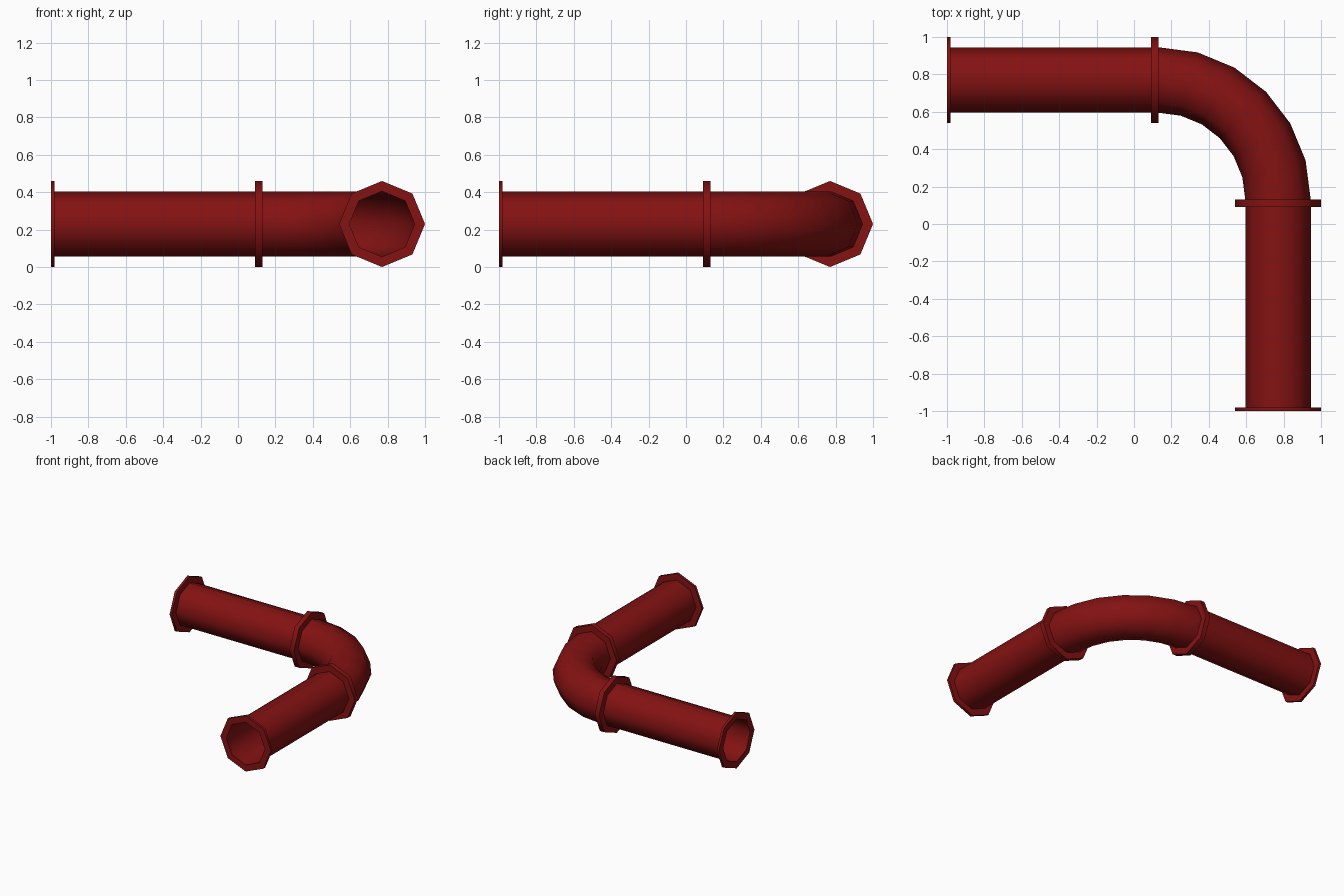
import bpy, bmesh, math
from mathutils import Vector

if "Cube" in bpy.data.objects:
    bpy.data.objects.remove(bpy.data.objects["Cube"])

SIDES = 8
PIPE_R, FLANGE_R = 0.175, 0.23
AXIS, BEND = 0.77, 0.13          # pipe centre line offset, start of the bend
Z = FLANGE_R
UP = Vector((0, 0, 1))

red = bpy.data.materials.new("dark red paint")
red.diffuse_color = (0.23, 0.006, 0.006, 1)
red.use_nodes = True
red.node_tree.nodes["Principled BSDF"].inputs["Base Color"].default_value = red.diffuse_color


def loft(name, stations):
    """Skin octagonal rings; each station is (centre, direction, radius)."""
    bm = bmesh.new()
    rings = []
    for centre, direction, r in stations:
        side = direction.cross(UP)
        ring = []
        for i in range(SIDES):
            a = 2 * math.pi * i / SIDES
            ring.append(bm.verts.new(centre + r * (math.cos(a) * side + math.sin(a) * UP)))
        rings.append(ring)
    for a, b in zip(rings, rings[1:]):
        for i in range(SIDES):
            j = (i + 1) % SIDES
            # wound so that the outside faces outwards along the direction of travel
            bm.faces.new((a[j], a[i], b[i], b[j]))
    bm.normal_update()
    # side x up runs against the travel direction, so check and flip if needed
    f = bm.faces[:] [SIDES] if len(rings) > 2 else bm.faces[:][0]
    mid = (stations[1][0] + stations[2][0]) / 2 if len(rings) > 2 else (stations[0][0] + stations[1][0]) / 2
    if f.normal.dot(f.calc_center_median() - mid) < 0:
        bmesh.ops.reverse_faces(bm, faces=bm.faces[:])
    mesh = bpy.data.meshes.new(name)
    bm.to_mesh(mesh)
    bm.free()
    mesh.materials.append(red)
    obj = bpy.data.objects.new(name, mesh)
    bpy.context.collection.objects.link(obj)
    bpy.ops.object.select_all(action='DESELECT')
    obj.select_set(True)
    bpy.context.view_layer.objects.active = obj
    bpy.ops.object.shade_smooth_by_angle(angle=math.radians(50))
    return obj


# Two straight arms, each with an end flange and a pair of joint flanges
for label, d in (("back", Vector((1, 0, 0))), ("side", Vector((0, 1, 0)))):
    base = Vector((AXIS * d.y, AXIS * d.x, Z))
    loft(label + "_pipe", [(base - d, d, PIPE_R), (base + d * 0.11, d, PIPE_R)])
    for part, start in (("end", -1.0), ("joint", 0.09), ("elbow", 0.11)):
        a, b = base + d * start, base + d * (start + 0.02)
        loft(f"{label}_{part}_flange",
             [(a, d, PIPE_R), (a, d, FLANGE_R), (b, d, FLANGE_R), (b, d, PIPE_R)])

# Quarter bend joining the arms, with short straight ends inside the flanges
stations = [(Vector((0.11, AXIS, Z)), Vector((1, 0, 0)), PIPE_R)]
for k in range(7):
    t = math.radians(15 * k)
    radius = AXIS - BEND
    stations.append((Vector((BEND + radius * math.sin(t), BEND + radius * math.cos(t), Z)),
                     Vector((math.cos(t), -math.sin(t), 0)), PIPE_R))
stations.append((Vector((AXIS, 0.11, Z)), Vector((0, -1, 0)), PIPE_R))
loft("elbow_pipe", stations)
